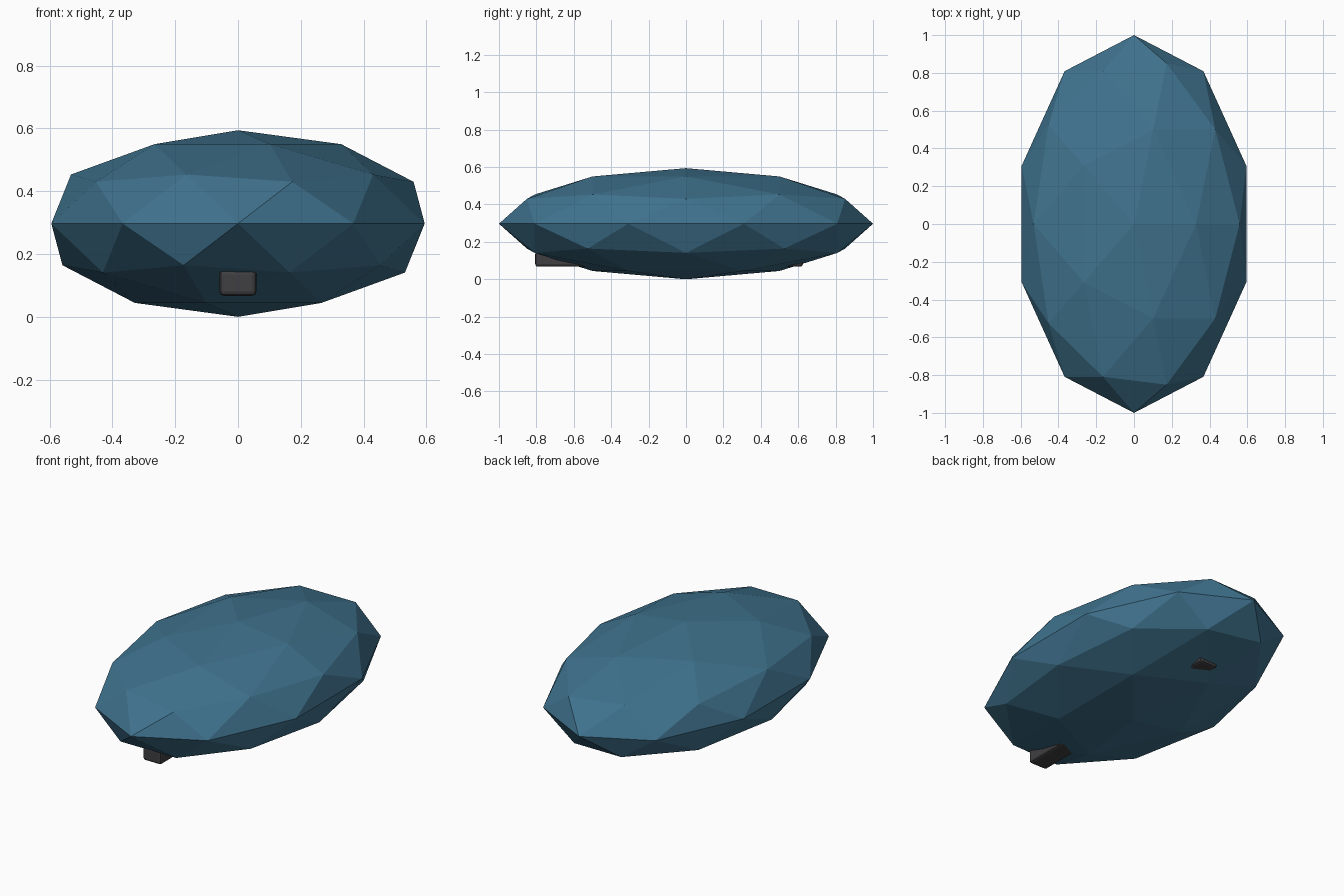
import bpy

if "Cube" in bpy.data.objects:
    bpy.data.objects.remove(bpy.data.objects["Cube"])


def paint(obj, name, color):
    mat = bpy.data.materials.new(name)
    mat.diffuse_color = color
    mat.use_nodes = True
    mat.node_tree.nodes["Principled BSDF"].inputs["Base Color"].default_value = mat.diffuse_color
    obj.data.materials.append(mat)


# Faceted hull: squashed low-poly icosphere, flat shaded
HALF_HEIGHT = 0.297
bpy.ops.mesh.primitive_ico_sphere_add(subdivisions=2, radius=1, location=(0, 0, HALF_HEIGHT))
hull = bpy.context.object
hull.name = "hull"
hull.scale = (0.625, 1.0, HALF_HEIGHT)
bpy.ops.object.transform_apply(location=False, rotation=False, scale=True)
paint(hull, "hull_blue", (0.05, 0.17, 0.27, 1))

# Long bevelled keel bar, poking out of the hull's underside at both ends
Y_FRONT, Y_BACK = -0.806, 0.625
Z_LOW, Z_HIGH = 0.067, 0.149
bpy.ops.mesh.primitive_cube_add(size=1, location=(0, (Y_FRONT + Y_BACK) / 2, (Z_LOW + Z_HIGH) / 2))
keel = bpy.context.object
keel.name = "keel_bar"
keel.scale = (0.118, Y_BACK - Y_FRONT, Z_HIGH - Z_LOW)
bpy.ops.object.transform_apply(location=False, rotation=False, scale=True)
bevel = keel.modifiers.new("bevel", 'BEVEL')
bevel.width = 0.014
bevel.segments = 2
paint(keel, "keel_dark", (0.05, 0.05, 0.055, 1))
